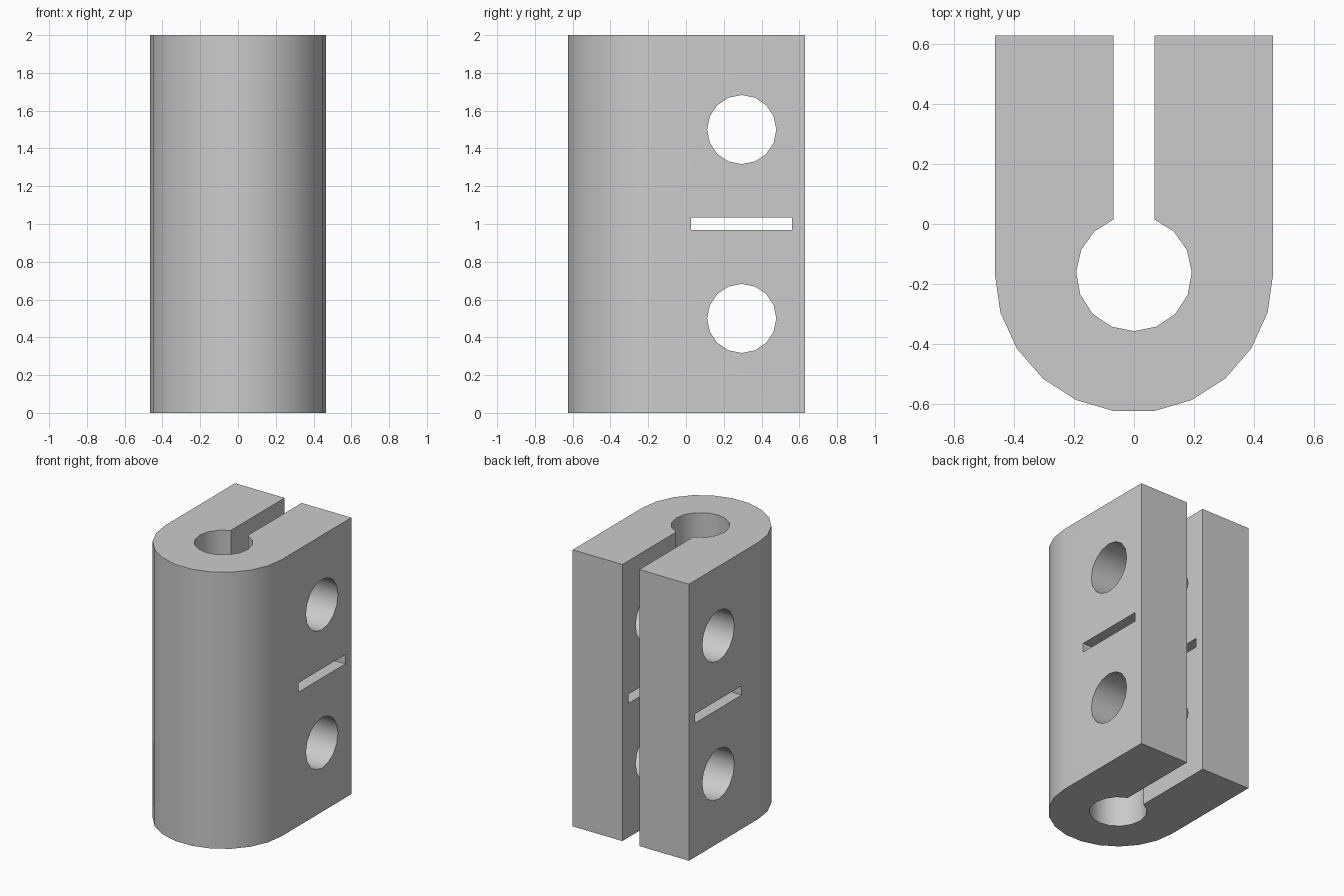
import bpy, bmesh
from math import radians, sin, cos, asin, pi
from mathutils import Matrix

if "Cube" in bpy.data.objects:
    bpy.data.objects.remove(bpy.data.objects["Cube"], do_unlink=True)

HEIGHT = 2.0
BACK = 0.63          # flat rear ends
ARC_Y = -0.165       # shared centre of bore and rounded front
OUTER_R, BORE_R = 0.465, 0.193
SLIT = 0.068         # half width of the clamping slit

metal = bpy.data.materials.new("plain grey")
metal.use_nodes = True
grey = (0.6, 0.6, 0.6, 1)
metal.diffuse_color = grey
metal.node_tree.nodes["Principled BSDF"].inputs["Base Color"].default_value = grey


def arc(radius, start, end, steps):
    angles = [start + (end - start) * i / steps for i in range(steps + 1)]
    return [(radius * cos(a), ARC_Y + radius * sin(a)) for a in angles]


def make_object(name, bm):
    bmesh.ops.recalc_face_normals(bm, faces=bm.faces)
    mesh = bpy.data.meshes.new(name)
    bm.to_mesh(mesh)
    bm.free()
    mesh.materials.append(metal)
    obj = bpy.data.objects.new(name, mesh)
    bpy.context.collection.objects.link(obj)
    return obj


# Clamp body: U-shaped profile with a keyhole bore, extruded upward
gap = asin(SLIT / BORE_R)
profile = [(-OUTER_R, BACK)] + arc(OUTER_R, pi, 2 * pi, 11)
profile += [(OUTER_R, BACK), (SLIT, BACK)]
profile += arc(BORE_R, pi / 2 - gap, gap - 1.5 * pi, 14)
profile += [(-SLIT, BACK)]
bm = bmesh.new()
base = bm.faces.new([bm.verts.new((x, y, 0)) for x, y in profile])
top = bmesh.ops.extrude_face_region(bm, geom=[base])["geom"]
bmesh.ops.translate(bm, vec=(0, 0, HEIGHT),
                    verts=[g for g in top if isinstance(g, bmesh.types.BMVert)])
body = make_object("clamp_body", bm)

# Cutters for the two bolt holes and the narrow strap slot
cutters = []
for name, z in (("lower_bolt_hole", 0.5), ("upper_bolt_hole", 1.5)):
    bm = bmesh.new()
    bmesh.ops.create_cone(bm, cap_ends=True, segments=16, radius1=0.183,
                          radius2=0.183, depth=1.4,
                          matrix=Matrix.Translation((0, 0.295, z))
                          @ Matrix.Rotation(radians(90), 4, "Y"))
    cutters.append(make_object(name, bm))
bm = bmesh.new()
bmesh.ops.create_cube(bm, size=1, matrix=Matrix.Translation((0, 0.295, 1.002))
                      @ Matrix.Diagonal((1.4, 0.535, 0.067, 1)))
cutters.append(make_object("strap_slot", bm))

# Cut the openings, then drop the cutters
bpy.ops.object.select_all(action="DESELECT")
body.select_set(True)
bpy.context.view_layer.objects.active = body
for cutter in cutters:
    cutter.hide_render = True
    cut = body.modifiers.new(cutter.name, "BOOLEAN")
    cut.operation, cut.solver, cut.object = "DIFFERENCE", "EXACT", cutter
    bpy.ops.object.modifier_apply(modifier=cut.name)
    bpy.data.objects.remove(cutter, do_unlink=True)

# Smooth curved walls, crisp edges, even flats
bpy.ops.object.shade_smooth_by_angle(angle=radians(30))
body.modifiers.new("even_flats", "WEIGHTED_NORMAL").keep_sharp = True
